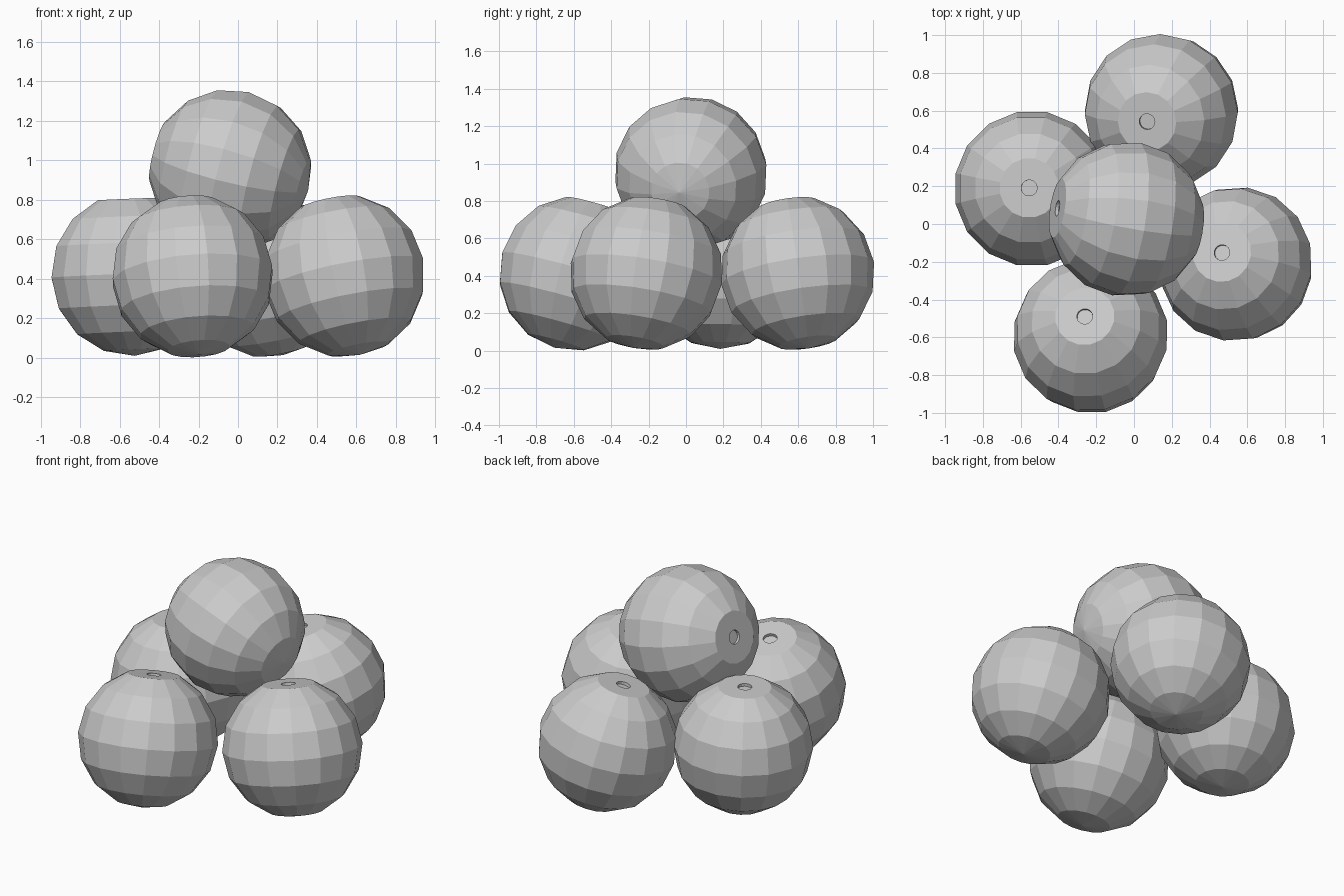
import bpy, bmesh
from math import sin, cos, pi, radians
from mathutils import Vector, Matrix

if "Cube" in bpy.data.objects:
    bpy.data.objects.remove(bpy.data.objects["Cube"])

R, SEGS, RINGS = 0.413, 16, 8
HOLE_R, HOLE_DEPTH = 0.042, 0.018


def ball_mesh():
    """Faceted ball: lathed half circle with a flat top and a shallow dimple."""
    bm = bmesh.new()
    top = R * cos(pi / RINGS)
    profile = [(HOLE_R, top - HOLE_DEPTH), (HOLE_R, top)]
    profile += [(R * sin(i * pi / RINGS), R * cos(i * pi / RINGS)) for i in range(1, RINGS)]
    rings = [[bm.verts.new((r * cos(2 * pi * k / SEGS), r * sin(2 * pi * k / SEGS), z))
              for k in range(SEGS)] for r, z in profile]
    for a, b in zip(rings, rings[1:]):
        for k in range(SEGS):
            n = (k + 1) % SEGS
            bm.faces.new((a[k], b[k], b[n], a[n]))
    # dimple floor and bottom pole
    bm.faces.new(rings[0])
    pole = bm.verts.new((0, 0, -R))
    for k in range(SEGS):
        bm.faces.new((rings[-1][k], pole, rings[-1][(k + 1) % SEGS]))
    bmesh.ops.recalc_face_normals(bm, faces=bm.faces)
    mesh = bpy.data.meshes.new("ball")
    bm.to_mesh(mesh)
    bm.free()
    return mesh


# name, centre, direction of the dimple, roll about that direction
BALLS = [
    ("back_ball", (0.145, 0.597, 0.413), (-0.20, -0.145, 0.97), 0),
    ("left_ball", (-0.54, 0.187, 0.422), (-0.04, 0.01, 1.0), 11.25),
    ("front_ball", (-0.23, -0.592, 0.412), (-0.08, 0.27, 0.96), 11.25),
    ("right_ball", (0.538, -0.212, 0.414), (-0.19, 0.16, 0.97), 14.25),
    ("top_ball", (-0.04, 0.026, 0.948), (-0.96, 0.15, 0.25), 7),
]

mesh = ball_mesh()
for name, centre, axis, roll in BALLS:
    ob = bpy.data.objects.new(name, mesh)
    bpy.context.collection.objects.link(ob)
    tilt = Vector((0, 0, 1)).rotation_difference(Vector(axis)).to_matrix().to_4x4()
    ob.matrix_world = Matrix.Translation(centre) @ tilt @ Matrix.Rotation(radians(roll), 4, 'Z')
